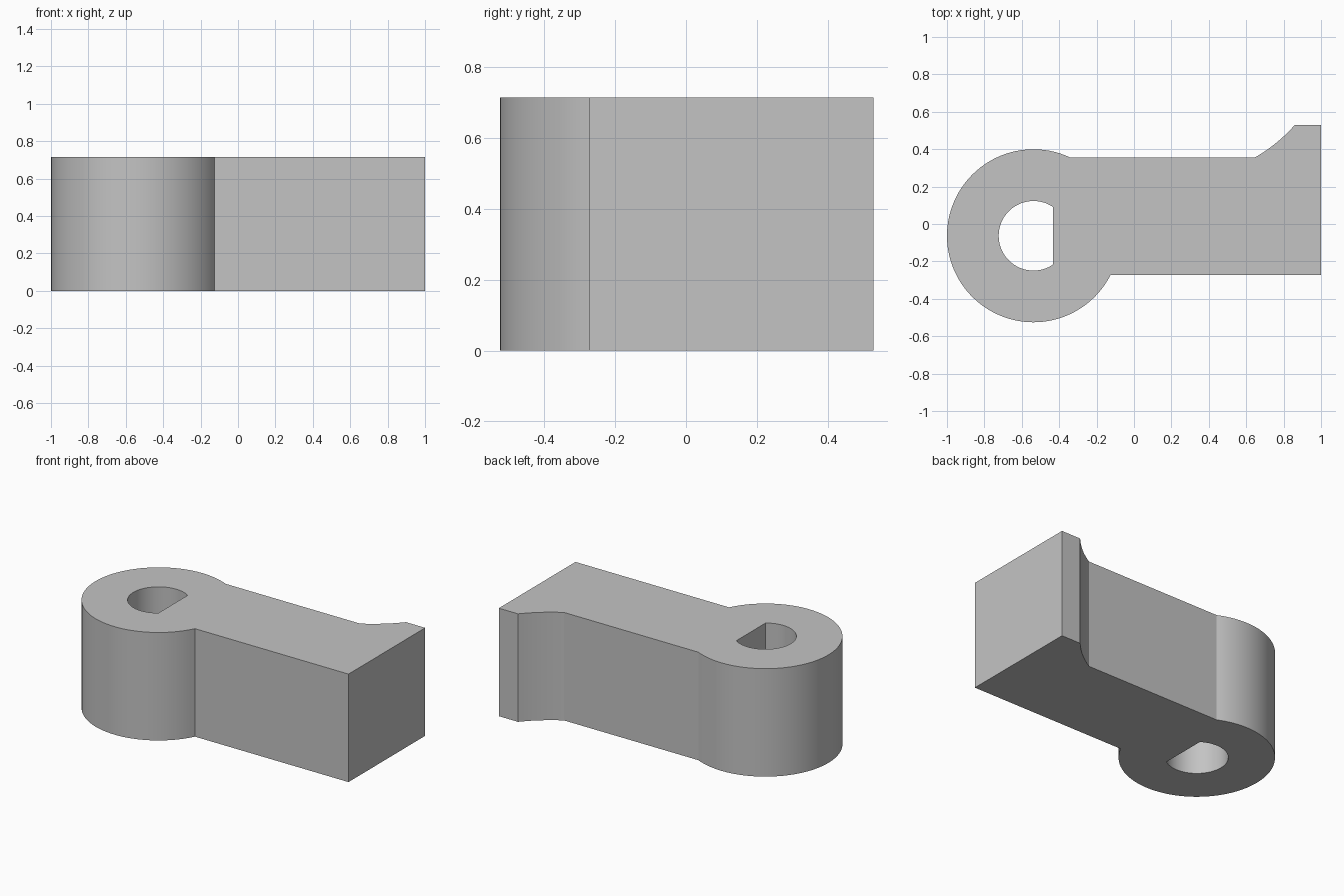
import bpy, bmesh
from math import asin, acos, atan2, cos, sin, pi, hypot, radians
from mathutils import Vector

cube = bpy.data.objects.get("Cube")
if cube:
    bpy.data.objects.remove(cube, do_unlink=True)

HEIGHT = 0.715
CX, CY = -0.5375, -0.063             # boss centre
R_BOSS, R_BORE = 0.4625, 0.186
FLAT_X = -0.432                      # flat side of the bore
ARM_FRONT, ARM_BACK = -0.272, 0.355
END_X, TIP_BACK = 1.0, 0.53


def arc(cx, cy, r, a0, a1, steps):
    """Points along an arc from angle a0 to a1."""
    return [(cx + r * cos(a0 + (a1 - a0) * i / steps),
             cy + r * sin(a0 + (a1 - a0) * i / steps)) for i in range(steps + 1)]


def arc_between(p, q, r, steps):
    """Shallow clockwise-bulging arc from p to q, centred left of the chord."""
    dx, dy = q[0] - p[0], q[1] - p[1]
    chord = hypot(dx, dy)
    h = (r * r - chord * chord / 4) ** 0.5
    cx = (p[0] + q[0]) / 2 - dy / chord * h
    cy = (p[1] + q[1]) / 2 + dx / chord * h
    return arc(cx, cy, r, atan2(p[1] - cy, p[0] - cx),
               atan2(q[1] - cy, q[0] - cx), steps)


# Outer outline: round boss, straight arm, curved flare to the end lug
a_back = pi - asin((ARM_BACK - CY) / R_BOSS)
a_front = 2 * pi + asin((ARM_FRONT - CY) / R_BOSS)
outline = arc(CX, CY, R_BOSS, pi - a_back, a_front, 72)
outline += [(END_X, ARM_FRONT), (END_X, TIP_BACK)]
outline += arc_between((0.645, ARM_BACK), (0.86, TIP_BACK), 0.83, 10)[::-1]

# D-shaped bore
a_flat = acos((FLAT_X - CX) / R_BORE)
bore = arc(CX, CY, R_BORE, a_flat, 2 * pi - a_flat, 56)

# Fill between the loops and extrude upward
bm = bmesh.new()
edges = []
for loop in (outline, bore):
    verts = [bm.verts.new((x, y, 0)) for x, y in loop]
    edges += [bm.edges.new((v, verts[(i + 1) % len(verts)]))
              for i, v in enumerate(verts)]
bmesh.ops.triangle_fill(bm, edges=edges, use_beauty=True, use_dissolve=False)
top = bmesh.ops.extrude_face_region(bm, geom=bm.faces[:], use_keep_orig=True)
bmesh.ops.translate(bm, vec=Vector((0, 0, HEIGHT)),
                    verts=[g for g in top["geom"] if isinstance(g, bmesh.types.BMVert)])
bmesh.ops.recalc_face_normals(bm, faces=bm.faces[:])

mesh = bpy.data.meshes.new("lever_arm")
bm.to_mesh(mesh)
bm.free()
lever = bpy.data.objects.new("lever_arm", mesh)
bpy.context.collection.objects.link(lever)

# Plain grey material
grey = bpy.data.materials.new("light_grey")
grey.use_nodes = True
colour = (0.55, 0.55, 0.55, 1)
grey.diffuse_color = colour
grey.node_tree.nodes["Principled BSDF"].inputs["Base Color"].default_value = colour
mesh.materials.append(grey)

bpy.ops.object.select_all(action="DESELECT")
lever.select_set(True)
bpy.context.view_layer.objects.active = lever
bpy.ops.object.shade_smooth_by_angle(angle=radians(20))
